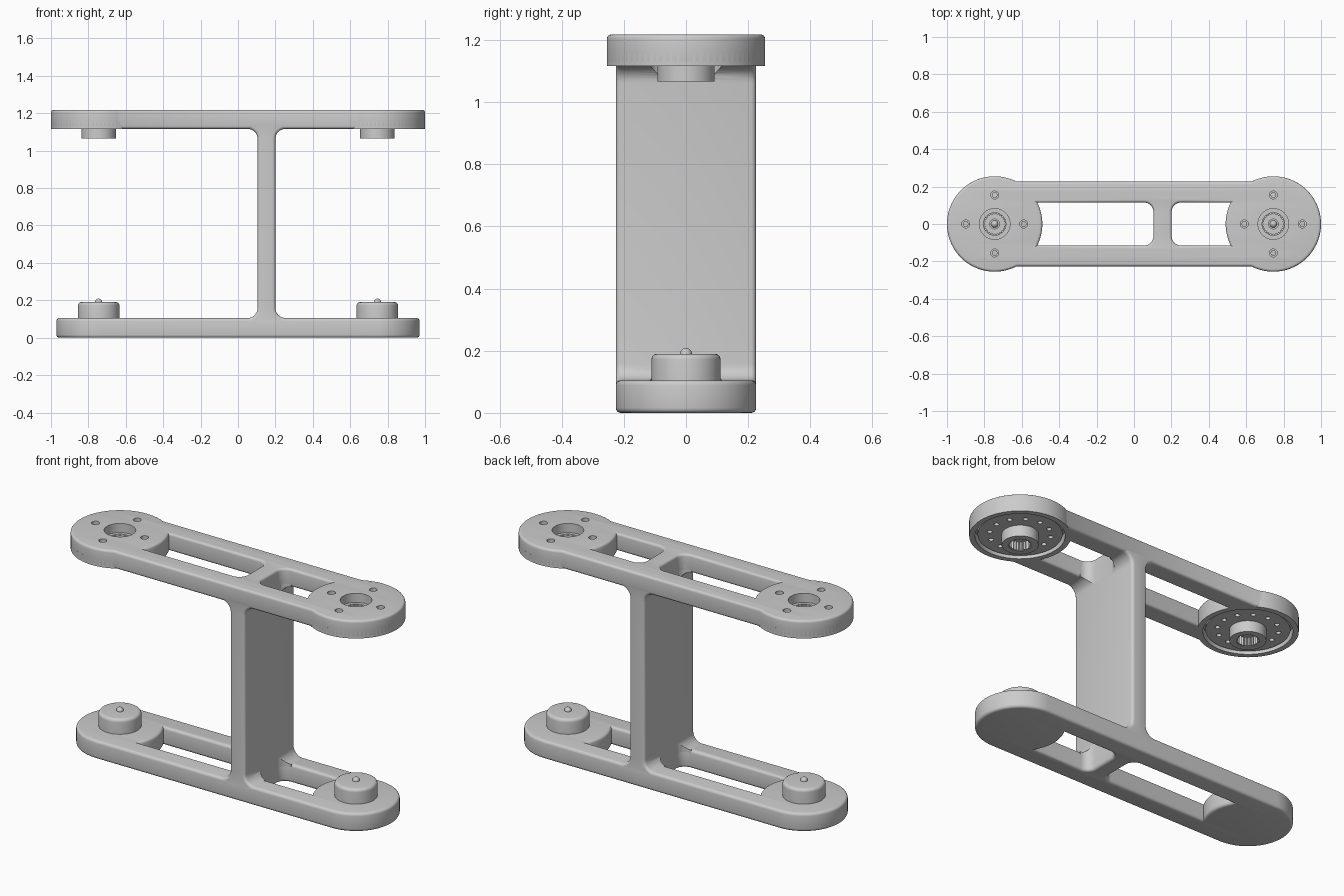
import bpy
from math import radians, degrees, asin, sin, cos, pi
from mathutils import Matrix

cube = bpy.data.objects.get("Cube")
if cube:
    bpy.data.objects.remove(cube, do_unlink=True)

HUB_X = 0.745          # joint centre distance
HALF = 0.226           # half width of arms and web
SLOT = 0.115           # half width of slots
WEB = (0.105, 0.2)     # web faces
TOP_Z, TOP_H = 1.117, 0.101

grey = bpy.data.materials.new("plain_grey")
grey.use_nodes = True
colour = (0.6, 0.6, 0.6, 1)
grey.diffuse_color = colour
grey.node_tree.nodes["Principled BSDF"].inputs["Base Color"].default_value = colour


def arc(cx, cy, r, a0, a1, n=16):
    steps = [radians(a0 + (a1 - a0) * i / n) for i in range(n + 1)]
    return [(cx + r * cos(a), cy + r * sin(a)) for a in steps]


def circle(cx, cy, r, n=48):
    return arc(cx, cy, r, 0, 360, n)[:-1]


def finish(ob):
    ob.data.materials.clear()
    ob.data.materials.append(grey)
    bpy.ops.object.select_all(action='DESELECT')
    ob.select_set(True)
    bpy.context.view_layer.objects.active = ob
    bpy.ops.object.shade_smooth_by_angle(angle=radians(35))


def slab(name, loops, z0, z1, bevel=0.0, turn=None):
    """Extrude an outline with holes, rounding its edges."""
    cu = bpy.data.curves.new(name, 'CURVE')
    cu.dimensions, cu.fill_mode = '2D', 'BOTH'
    cu.extrude = (z1 - z0) / 2 - bevel
    cu.bevel_depth, cu.offset, cu.bevel_resolution = bevel, -bevel, 3
    for loop in loops:
        sp = cu.splines.new('POLY')
        sp.points.add(len(loop) - 1)
        for p, (x, y) in zip(sp.points, loop):
            p.co = (x, y, 0, 1)
        sp.use_cyclic_u = True
    tmp = bpy.data.objects.new(name + "_curve", cu)
    bpy.context.collection.objects.link(tmp)
    dg = bpy.context.evaluated_depsgraph_get()
    me = bpy.data.meshes.new_from_object(tmp.evaluated_get(dg))
    bpy.data.objects.remove(tmp, do_unlink=True)
    me.transform(Matrix.Translation((0, 0, (z0 + z1) / 2)))
    if turn:
        me.transform(turn)
    import bmesh
    bm = bmesh.new()
    bm.from_mesh(me)
    bmesh.ops.remove_doubles(bm, verts=bm.verts, dist=1e-5)
    bmesh.ops.recalc_face_normals(bm, faces=bm.faces)
    bm.to_mesh(me)
    bm.free()
    ob = bpy.data.objects.new(name, me)
    bpy.context.collection.objects.link(ob)
    finish(ob)
    return ob


def lathe(name, profile, x):
    """Spin an (r, z) profile about a vertical axis."""
    import bmesh
    bm = bmesh.new()
    vs = [bm.verts.new((r, 0, z)) for r, z in profile]
    es = [bm.edges.new(pair) for pair in zip(vs, vs[1:])]
    bmesh.ops.spin(bm, geom=vs + es, cent=(0, 0, 0), axis=(0, 0, 1), angle=2 * pi, steps=48)
    bmesh.ops.remove_doubles(bm, verts=bm.verts, dist=1e-5)
    bmesh.ops.recalc_face_normals(bm, faces=bm.faces)
    me = bpy.data.meshes.new(name)
    bm.to_mesh(me)
    bm.free()
    ob = bpy.data.objects.new(name, me)
    ob.location.x = x
    bpy.context.collection.objects.link(ob)
    finish(ob)


def cut(ob, cutters):
    for c in cutters:
        m = ob.modifiers.new("cut", 'BOOLEAN')
        m.operation, m.solver, m.object = 'DIFFERENCE', 'EXACT', c
        bpy.context.view_layer.objects.active = ob
        bpy.ops.object.modifier_apply(modifier=m.name)
        bpy.data.objects.remove(c, do_unlink=True)
    finish(ob)


def slots(r):
    """Two slots, each running from the web to a round joint."""
    a = degrees(asin(SLOT / r))
    f = 0.05
    x0, x1 = WEB[1] + 0.001, WEB[0] - 0.001
    right = (arc(HUB_X, 0, r, 180 + a, 180 - a)
             + arc(x0 + f, SLOT - f, f, 90, 180, 8) + arc(x0 + f, f - SLOT, f, 180, 270, 8))
    left = (arc(-HUB_X, 0, r, -a, a)
            + arc(x1 - f, SLOT - f, f, 90, 0, 8) + arc(x1 - f, f - SLOT, f, 0, -90, 8))
    return [left, right]


def arm_outline(r):
    a = degrees(asin(min(1, HALF / r)))
    return arc(-HUB_X, 0, r, a, 360 - a, 48) + arc(HUB_X, 0, r, a - 180, 180 - a, 48)


# Arms
R_TOP, R_LOW = 0.255, HALF
lower_arm = slab("lower_arm", [arm_outline(R_LOW)] + slots(R_LOW), 0, 0.105, 0.016)
upper_arm = slab("upper_arm", [arm_outline(R_TOP)] + slots(R_TOP), TOP_Z, TOP_Z + TOP_H, 0.014)
cutters = []
for s in (-1, 1):
    x = s * HUB_X
    cutters.append(slab("recess_cutter", [circle(x, 0, 0.226)], 1.0, 1.165))
    cutters.append(slab("bore_cutter", [circle(x, 0, 0.082)], 1.1, 1.3))
    for k in range(4):
        a = k * pi / 2
        hole = circle(x + 0.155 * cos(a), 0.155 * sin(a), 0.021, 20)
        cutters.append(slab("screw_cutter", [hole], 1.1, 1.3))
cut(upper_arm, cutters)

# Web with filleted ends, standing between the arms
f = 0.055
(w0, w1), (b, t) = WEB, (0.105, TOP_Z)
outline = ([(w0 - f, b - 0.06), (w1 + f, b - 0.06)]
           + arc(w1 + f, b + f, f, 270, 180, 8) + arc(w1 + f, t - f, f, 180, 90, 8)
           + [(w1 + f, t + 0.06), (w0 - f, t + 0.06)]
           + arc(w0 - f, t - f, f, 90, 0, 8) + arc(w0 - f, b + f, f, 0, -90, 8))
web = slab("web", [outline], -HALF + 0.0005, HALF - 0.0005, 0.016, Matrix.Rotation(pi / 2, 4, 'X'))
cut(web, [slab("slot_cutter", [s], z, z + 0.3)
          for z, r in ((-0.1, R_LOW), (1.0, R_TOP)) for s in slots(r)])

# Joints at both ends
for side, s in (("left", 1), ("right", -1)):
    x = s * HUB_X
    slab(side + "_rim", [circle(x, 0, R_TOP, 72), circle(x, 0, 0.226, 72)], TOP_Z, TOP_Z + 0.04)
    bolts = [circle(x + 0.155 * cos(k * pi / 6), 0.155 * sin(k * pi / 6), 0.013, 16)
             for k in range(12)]
    slab(side + "_horn", [circle(x, 0, 0.213), circle(x, 0, 0.062)] + bolts, 1.128, 1.166)
    slab(side + "_hub", [circle(x, 0, 0.0925), circle(x, 0, 0.06)], 1.066, 1.16)
    teeth = [(x + r * cos(a), r * sin(a)) for i in range(48)
             for r, a in [((0.05, 0.058)[i % 2], i * pi / 24)]]
    slab(side + "_spline", [circle(x, 0, 0.062), teeth], 1.068, 1.15)
    slab(side + "_hub_floor", [circle(x, 0, 0.061), circle(x, 0, 0.026)], 1.115, 1.135)
    boss = [(0.111, 0.09)] + [(r, z) for r, z in arc(0.093, 0.172, 0.018, 0, 90, 6)] + [(0, 0.19)]
    lathe(side + "_boss", boss, x)
    lathe(side + "_pin", [(0.019, 0.18)] + arc(0, 0.19, 0.019, 0, 90, 6), x)
